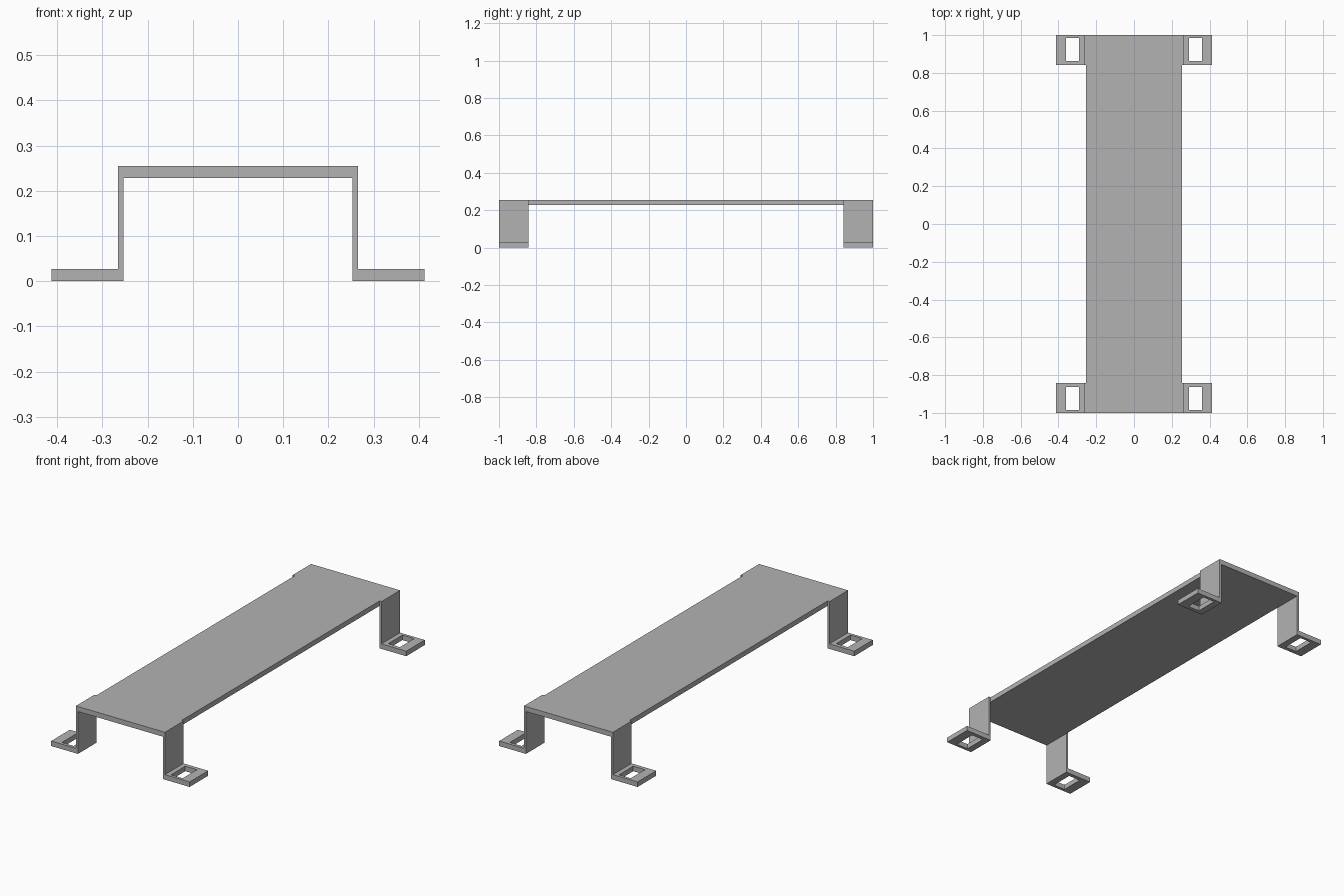
import bpy
import bmesh

cube = bpy.data.objects.get("Cube")
if cube:
    bpy.data.objects.remove(cube, do_unlink=True)

# Sheet metal dimensions
HALF_LEN, HALF_W, HEIGHT = 1.0, 0.253, 0.255
SHEET, WALL = 0.027, 0.012
LEG_Y = 0.842
FOOT_X = 0.412

grey = bpy.data.materials.new("grey metal")
grey.use_nodes = True
colour = (0.45, 0.45, 0.45, 1)
grey.diffuse_color = colour
grey.node_tree.nodes["Principled BSDF"].inputs["Base Color"].default_value = colour


def make_object(name, bm, mirrored=False):
    bmesh.ops.recalc_face_normals(bm, faces=bm.faces)
    mesh = bpy.data.meshes.new(name)
    bm.to_mesh(mesh)
    bm.free()
    mesh.materials.append(grey)
    obj = bpy.data.objects.new(name, mesh)
    bpy.context.collection.objects.link(obj)
    if mirrored:
        mirror = obj.modifiers.new("four corners", "MIRROR")
        mirror.use_axis = (True, True, False)
        mirror.use_mirror_merge = False
    return obj


def box(name, low, high, mirrored=False):
    bm = bmesh.new()
    bmesh.ops.create_cube(bm, size=1)
    for v in bm.verts:
        v.co = [high[i] if v.co[i] > 0 else low[i] for i in range(3)]
    return make_object(name, bm, mirrored)


def slotted_plate(name, xs, ys, thickness, mirrored=False):
    """Flat plate with a rectangular slot: outer and inner rings bridged, then extruded."""
    bm = bmesh.new()
    rings = []
    for a, b in ((0, 3), (1, 2)):
        corners = ((xs[a], ys[a]), (xs[b], ys[a]), (xs[b], ys[b]), (xs[a], ys[b]))
        rings.append([bm.verts.new((x, y, 0)) for x, y in corners])
    outer, inner = rings
    faces = []
    for i in range(4):
        j = (i + 1) % 4
        faces.append(bm.faces.new((outer[i], outer[j], inner[j], inner[i])))
    result = bmesh.ops.extrude_face_region(bm, geom=faces, use_keep_orig=True)
    for item in result["geom"]:
        if isinstance(item, bmesh.types.BMVert):
            item.co.z = thickness
    return make_object(name, bm, mirrored)


# Long top plate
box("top_plate", (-HALF_W, -HALF_LEN, HEIGHT - SHEET), (HALF_W, HALF_LEN, HEIGHT))

# Thin upright legs at the four corners
box("legs", (HALF_W, LEG_Y, 0), (HALF_W + WALL, HALF_LEN, HEIGHT), True)

# Outward feet with bolt slots
slotted_plate("slotted_feet", (HALF_W + WALL, 0.29, 0.36, FOOT_X),
              (LEG_Y, 0.863, 0.984, HALF_LEN), SHEET, True)
